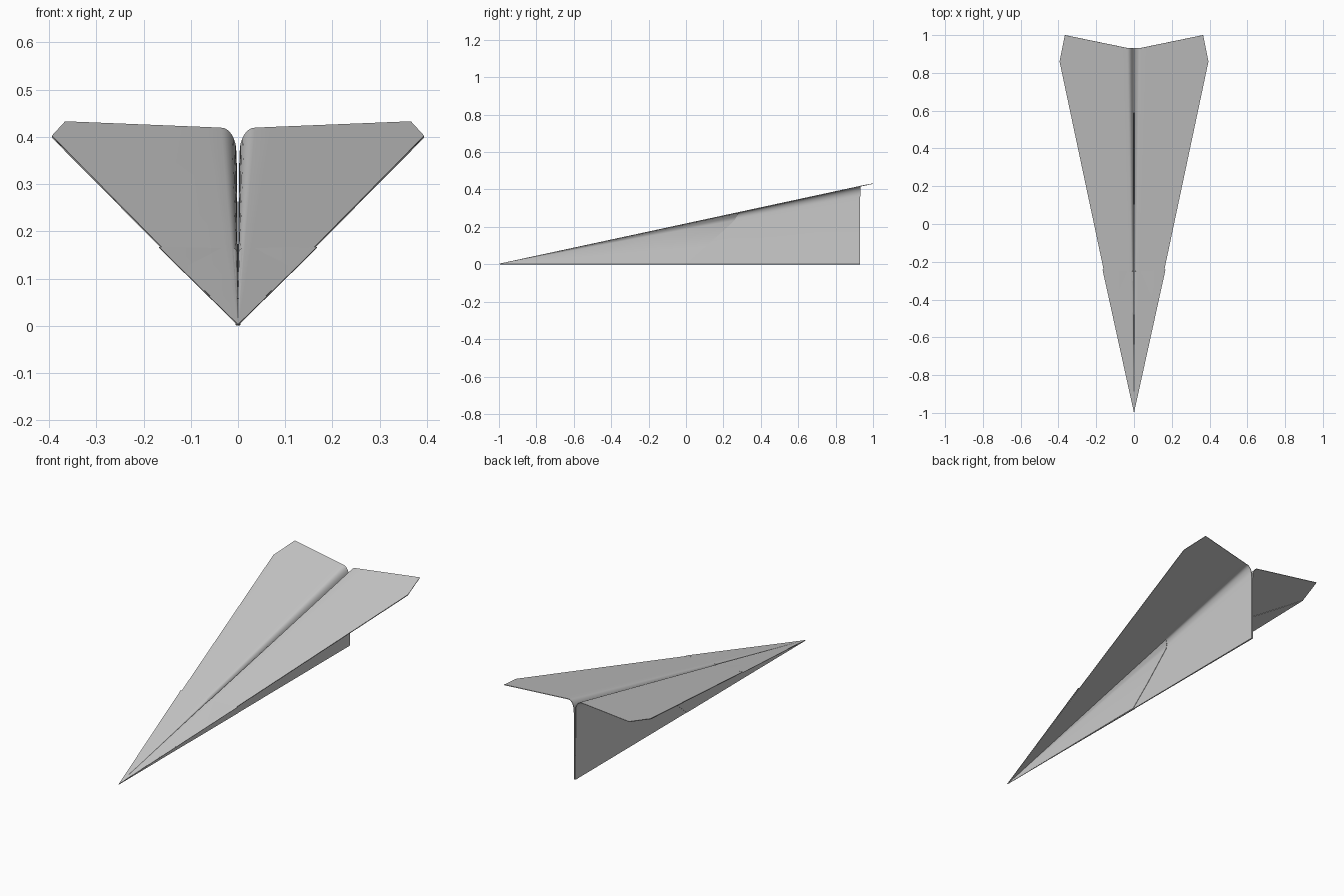
import bpy, bmesh
from math import sin, cos, pi, radians
from mathutils import Vector

if "Cube" in bpy.data.objects:
    bpy.data.objects.remove(bpy.data.objects["Cube"])

NOSE = Vector((0, -1, 0.0015))

def sheet(name, profile, thick, steps, merge=False):
    """Folded paper: every line of the sheet runs from the nose to a rear profile point."""
    bm = bmesh.new()
    rows = []
    for t in steps:
        rows.append([bm.verts.new(NOSE + (Vector(p) - NOSE) * t) for p in profile])
    for a, b in zip(rows, rows[1:]):
        for i in range(len(profile) - 1):
            bm.faces.new((a[i], a[i + 1], b[i + 1], b[i]))
    me = bpy.data.meshes.new(name)
    bm.to_mesh(me)
    bm.free()
    ob = bpy.data.objects.new(name, me)
    bpy.context.collection.objects.link(ob)
    m = ob.modifiers.new("mirror", 'MIRROR')
    m.use_mirror_merge = merge
    m.merge_threshold = 0.000001
    s = ob.modifiers.new("paper", 'SOLIDIFY')
    s.thickness = thick
    s.offset = 0
    bpy.ops.object.select_all(action='DESELECT')
    ob.select_set(True)
    bpy.context.view_layer.objects.active = ob
    bpy.ops.object.convert(target='MESH')
    bpy.ops.object.shade_smooth_by_angle(angle=radians(30))
    return ob

def fold(x0, x1, z0, z1, y, n=8):
    """Rounded quarter bend from keel to wing."""
    return [(x1 - (x1 - x0) * cos(a), y, z0 + (z1 - z0) * sin(a))
            for a in [i * pi / 2 / n for i in range(n + 1)]]

STEPS = [0.003, 0.1, 0.25, 0.5, 0.75, 1]

# keel and wings, one folded sheet
body = [(0, 0.93, 0.0015), (0.003, 0.93, 0.002), (0.004, 0.93, 0.34)]
body += fold(0.005, 0.036, 0.368, 0.418, 0.932)
body += [(0.07, 0.939, 0.4195), (0.366, 1.0, 0.4315), (0.394, 0.86, 0.401)]
sheet("keel_and_wings", body, 0.003, STEPS, True)

# folded nose layer lying over the wings and closing the slot
nose = [(0.0012, -0.26, 0.10)]
nose += fold(0.0012, 0.008, 0.150, 0.1625, -0.25, 5)
nose += [(0.02, -0.25, 0.1637), (0.167, -0.24, 0.1655)]
sheet("nose_layer", nose, 0.002, [0.003, 0.3, 0.7, 1])

# inner layer folded back under each wing and onto the keel
under = [(0.0048, 0.0, 0.002), (0.0048, 0.114, 0.1)]
under += [(0.0055, 0.26, 0.235), (0.0095, 0.27, 0.255), (0.024, 0.28, 0.2735),
          (0.394, 0.86, 0.399)]
sheet("under_wing_layer", under, 0.002, STEPS)
